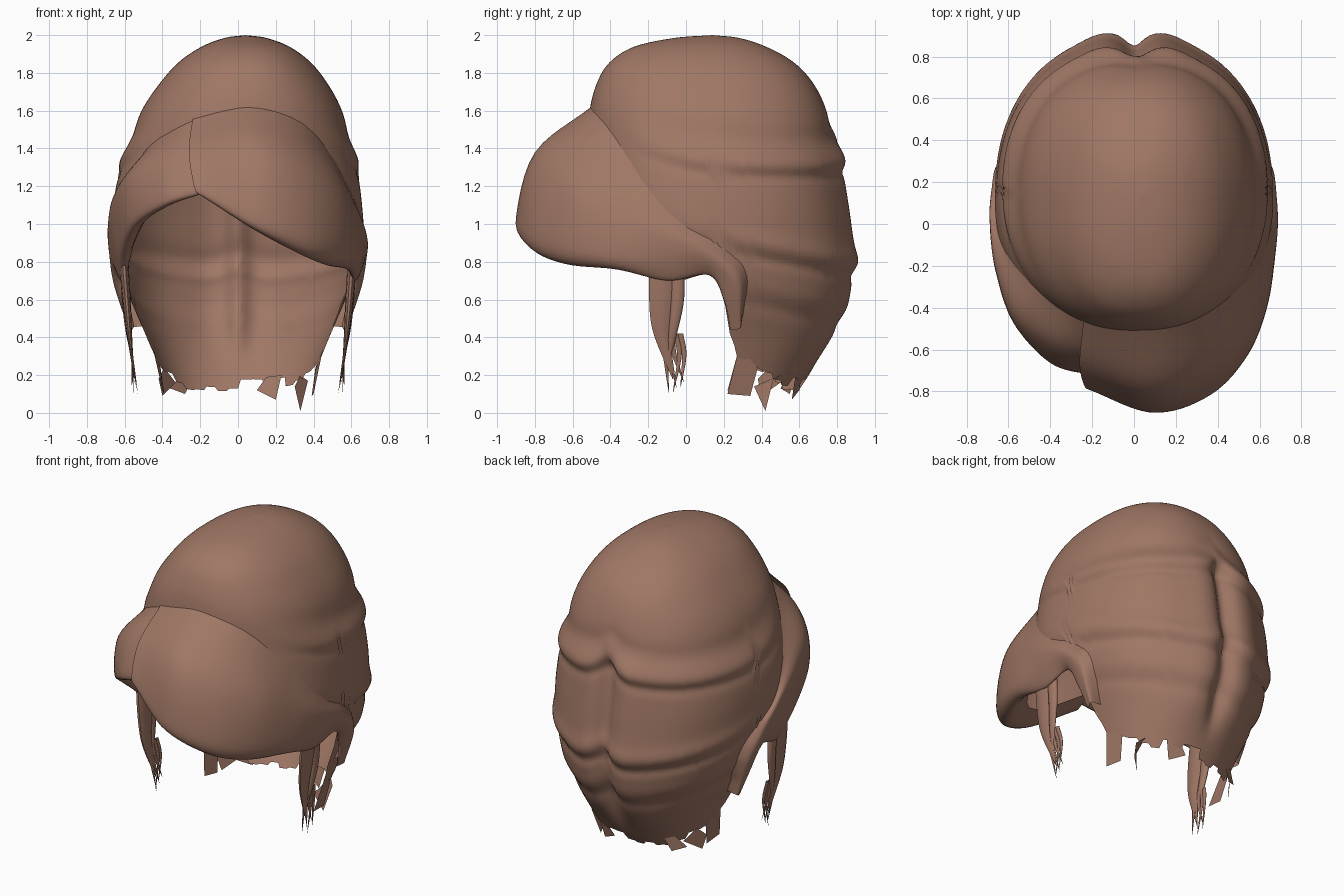
import bpy, bmesh, math, random
from mathutils import Vector

random.seed(4)
hair = bpy.data.materials.new("warm brown hair")
hair.diffuse_color = (0.35, 0.185, 0.13, 1)


def spline(pts, n):
    """Catmull-Rom samples through the points."""
    p = [Vector(q) for q in pts]
    p = [p[0] * 2 - p[1]] + p + [p[-1] * 2 - p[-2]]
    out = []
    for i in range(n):
        t = i / (n - 1) * (len(p) - 3)
        k = min(int(t), len(p) - 4)
        t -= k
        a, b, c, d = p[k:k + 4]
        out.append(0.5 * (2 * b + (c - a) * t + (2 * a - 5 * b + 4 * c - d) * t * t
                          + (3 * b - a - 3 * c + d) * t ** 3))
    return out


def lerp(table, x):
    """Linear lookup in rows sorted by first value."""
    if x <= table[0][0]:
        return table[0][1:]
    for r, s in zip(table, table[1:]):
        if x <= s[0]:
            t = (x - r[0]) / max(s[0] - r[0], 1e-9)
            return tuple(u + (v - u) * t for u, v in zip(r[1:], s[1:]))
    return table[-1][1:]


def make(name, rows, closed=False, angle=60):
    """Mesh a grid of points."""
    bm = bmesh.new()
    g = [[bm.verts.new(p) for p in row] for row in rows]
    for a, b in zip(g, g[1:]):
        n = len(a)
        for i in range(n if closed else n - 1):
            j = (i + 1) % n
            bm.faces.new((a[i], a[j], b[j], b[i]))
    bmesh.ops.remove_doubles(bm, verts=bm.verts, dist=0.0005)
    bmesh.ops.recalc_face_normals(bm, faces=bm.faces)
    me = bpy.data.meshes.new(name)
    bm.to_mesh(me)
    bm.free()
    me.materials.append(hair)
    ob = bpy.data.objects.new(name, me)
    bpy.context.collection.objects.link(ob)
    bpy.context.view_layer.objects.active = ob
    ob.select_set(True)
    bpy.ops.object.shade_smooth_by_angle(angle=math.radians(angle))
    ob.select_set(False)


def smooth(table, n=60):
    return [tuple(v) for v in spline(table, n)]


# Crown and back: height, centre x, half width, front y, back y, centre y
levels = smooth([
    (0.08, 0, .37, -.1, .57, .2), (0.2, 0, .41, -.1, .65, .18), (0.4, 0, .485, -.2, .77, .16),
    (0.6, 0, .57, -.3, .85, .15), (0.8, 0, .635, -.45, .885, .12), (1.0, 0, .66, -.5, .865, .1),
    (1.2, 0, .645, -.52, .835, .1), (1.4, .01, .595, -.52, .8, .1), (1.6, .02, .53, -.51, .745, .1),
    (1.75, .03, .44, -.47, .67, .1), (1.86, .035, .345, -.4, .565, .1),
    (1.94, .04, .23, -.27, .42, .1), (1.985, .04, .11, -.06, .28, .12),
    (2.0, .04, 0, .14, .14, .14)], 160)
hem = smooth([(0, 1.42), (40, 1.28), (60, 1.02), (80, .82), (92, .72), (96, .45), (102, .31),
              (114, .21), (150, .16), (180, .16)])
roll = smooth([(0, 1.6), (45, 1.42), (75, 1.31), (100, 1.26), (140, 1.25), (165, 1.27), (180, 1.34)])
tuck = smooth([(0, 1.6), (60, 1.1), (90, .9), (110, .82), (140, .75), (165, .72), (180, .77)])


def gauss(d, w):
    return math.exp(-(d / w) ** 2)


def ramp(x, lo, hi):
    t = min(1, max(0, (x - lo) / (hi - lo)))
    return t * t * (3 - 2 * t)


def body_point(phi, z):
    """phi in degrees, 0 = front, positive to the right."""
    cx, a, yf, yb, cy = lerp(levels, z)
    f, r = abs(phi), math.radians(phi)
    d1, d2 = z - lerp(roll, f)[0], z - lerp(tuck, f)[0]
    s = 1 + ramp(f, 40, 110) * (.035 * gauss(d1 - .07, .07) - .02 * gauss(d1, .035)
                                - .012 * gauss(d1 - .2, .06))
    s += ramp(f, 70, 120) * (.022 * gauss(d2 - .08, .06) - .022 * gauss(d2, .035)
                             + .012 * gauss(d2 + .16, .06) - .015 * gauss(d2 + .25, .04))
    c, sn = math.cos(r), math.sin(r)
    s *= (abs(c) ** 2.3 + abs(sn) ** 2.3) ** (-1 / 2.3)
    x = a * sn * s
    y = cy - c * s * ((cy - yf) if c > 0 else (yb - cy))
    if c < 0:  # centre groove between two back lobes
        amt = ramp(z, .2, .5) * (1 - ramp(z, 1.3, 1.5))
        y += amt * (.02 * gauss(abs(x) - .16, .1) - .05 * gauss(x, .055))
    return Vector((cx + x, y, z))


N, M = 160, 120
ragged = [random.uniform(-.05, .03) for _ in range(N)]
rows = []
for j in range(M + 1):
    row = []
    for i in range(N):
        phi = -180 + 360 * i / N
        zb = lerp(hem, abs(phi))[0] + (ragged[i // 4] if abs(phi) > 100 else 0)
        row.append(body_point(phi, 2.0 - (2.0 - zb) * (j / M) ** 1.6))
    rows.append(row)
make("crown_and_back", rows, closed=True)


def snap(p):
    """Nearest body point at the same height, pushed slightly under the surface."""
    side = 1 if p.x > lerp(levels, p.z)[0] else -1
    q = min((body_point(side * k * .5, p.z) for k in range(361)), key=lambda b: (b - p).length)
    return Vector((q.x * .992, q.y * .992, q.z))


# Fringe lobes: rails from parting to tail, lofted crease -> bulge -> rim -> inner lining
right = [
    [(-.24, -.46, 1.56), (.05, -.5, 1.62), (.3, -.45, 1.56), (.48, -.36, 1.42), (.6, -.2, 1.2),
     (.645, 0, 1.0), (.65, .2, .88), (.645, .33, .74), (.56, .3, .46)],
    [(-.26, -.67, 1.38), (.08, -.8, 1.38), (.34, -.73, 1.31), (.54, -.55, 1.18), (.64, -.3, 1.03),
     (.685, -.05, .92), (.68, .15, .83), (.655, .28, .69), (.575, .29, .45)],
    [(-.23, -.785, 1.19), (.09, -.9, 1.04), (.36, -.82, .95), (.54, -.63, .87), (.64, -.37, .82),
     (.66, -.1, .78), (.66, .12, .77), (.635, .235, .62), (.57, .26, .44)],
    [(-.2, -.74, 1.16), (.06, -.85, .985), (.3, -.79, .855), (.46, -.62, .785), (.58, -.36, .76),
     (.615, -.1, .7), (.62, .12, .73), (.61, .2, .6), (.56, .235, .44)],
    [(-.18, -.62, 1.2), (.05, -.72, 1.06), (.24, -.66, .95), (.4, -.52, .88), (.52, -.32, .86),
     (.57, -.1, .82), (.59, .12, .8), (.58, .22, .62), (.55, .25, .46)]]
left = [
    [(-.19, -.47, 1.57), (-.35, -.42, 1.5), (-.5, -.3, 1.4), (-.6, -.12, 1.2), (-.645, .03, 1.0),
     (-.65, .2, .88), (-.645, .33, .74), (-.56, .3, .46)],
    [(-.2, -.63, 1.4), (-.4, -.57, 1.35), (-.575, -.43, 1.25), (-.665, -.2, 1.12), (-.69, .02, .97),
     (-.68, .17, .84), (-.655, .28, .69), (-.575, .29, .45)],
    [(-.19, -.72, 1.2), (-.39, -.67, 1.13), (-.56, -.49, 1.02), (-.635, -.25, .88), (-.65, -.05, .78),
     (-.66, .12, .77), (-.635, .235, .62), (-.57, .26, .44)],
    [(-.19, -.7, 1.16), (-.36, -.62, 1.1), (-.51, -.46, 1.0), (-.59, -.25, .83), (-.61, -.08, .7),
     (-.62, .12, .73), (-.61, .2, .6), (-.56, .235, .44)],
    [(-.18, -.6, 1.2), (-.33, -.54, 1.15), (-.46, -.4, 1.06), (-.54, -.22, .92), (-.57, -.08, .82),
     (-.59, .12, .8), (-.58, .22, .62), (-.55, .25, .46)]]
for name, rails in (("fringe_right", right), ("fringe_left", left)):
    sampled = [spline(r, 60) for r in rails]
    sampled[0] = [snap(p) for p in sampled[0]]
    make(name, [spline(col, 25) for col in zip(*sampled)])


def lock(name, path, rx, ry):
    """Flat tapering strand along a path."""
    pts = spline(path, 14)
    rows = []
    for i, p in enumerate(pts):
        k = max(.02, 1 - (i / 13) ** 2.2)
        rows.append([p + Vector((rx * k * math.cos(a), ry * k * math.sin(a), 0))
                     for a in (math.tau * q / 10 for q in range(10))])
    make(name, rows, closed=True)


# Side locks with frayed tips in front of the ears
for s, word in ((1, "right"), (-1, "left")):
    lock("side_lock_" + word, [(s * .605, -.12, .8), (s * .59, -.13, .6), (s * .575, -.13, .42),
                               (s * .55, -.07, .18)], .024, .075)
    lock("side_lock_rear_" + word, [(s * .6, -.05, .78), (s * .595, -.045, .6), (s * .58, -.07, .42),
                                    (s * .55, -.1, .24)], .022, .04)
    for i in range(5):
        y = -.13 + .025 * i
        lock(f"lock_tip_{word}_{i}", [(s * .575, y, .42), (s * .56, y + .02, .3),
             (s * (.53 + .008 * i), -.09 + .02 * ((i * 2) % 5), .1 + .03 * (i % 3))], .007, .016)

# Loose angular wisps along the nape
wisps = [[(.33, .42, .01), (.37, .46, .17), (.33, .5, .2), (.3, .36, .14)],
         [(.2, .56, .07), (.23, .58, .2), (.15, .61, .19), (.1, .6, .12)],
         [(.4, .22, .1), (.39, .34, .09), (.41, .38, .24), (.45, .28, .34)],
         [(-.4, .4, .09), (-.33, .5, .16), (-.39, .44, .24), (-.42, .38, .18)],
         [(-.4, .22, .12), (-.39, .34, .1), (-.41, .38, .24), (-.45, .28, .34)],
         [(-.28, .55, .1), (-.24, .57, .18), (-.3, .54, .2), (-.36, .5, .13)]]
for i, (a, b, c, d) in enumerate(wisps):
    make(f"nape_wisp_{i}", [[a, b], [d, c]], angle=10)
